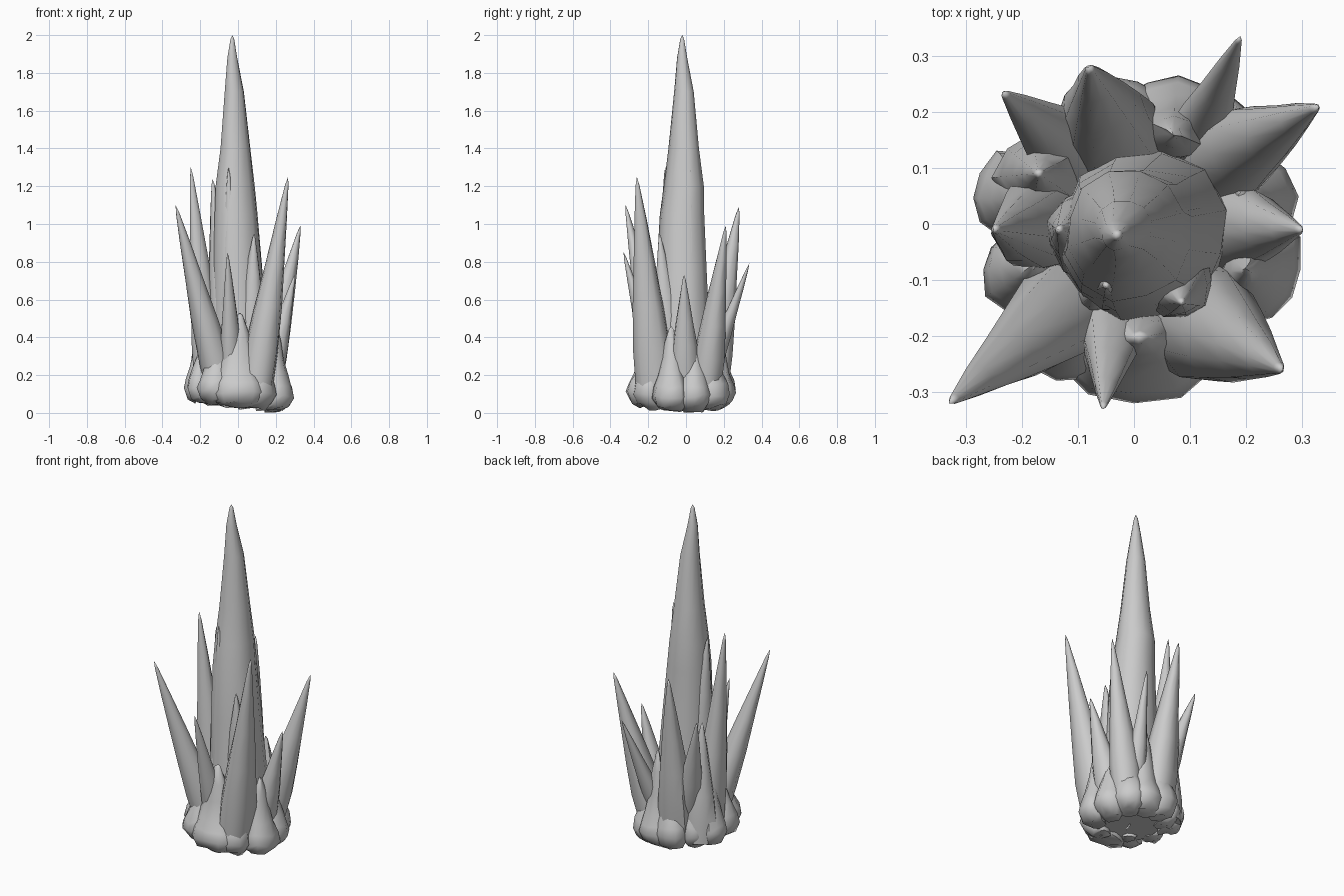
import bpy, bmesh, math, random
from mathutils import Vector

random.seed(11)
if "Cube" in bpy.data.objects:
    bpy.data.objects.remove(bpy.data.objects["Cube"])

stone = bpy.data.materials.new("pale grey crystal")
stone.use_nodes = True
GREY = (0.6, 0.6, 0.6, 1)
stone.diffuse_color = GREY
stone.node_tree.nodes["Principled BSDF"].inputs["Base Color"].default_value = GREY


def loft(name, rings, tip, sides=10, jitter=0.1, wobble=0.0, spread=1.0):
    """Join rings of (centre, radius) and close them with a pointed tip.
    Spread widens the rings sideways, across the direction to the middle."""
    bm = bmesh.new()
    outward = Vector((tip[0], tip[1], 0)).normalized()
    sideways = Vector((-outward.y, outward.x, 0)) * spread
    turn = random.random() * math.tau
    lumps = [1 + random.uniform(-jitter, jitter) for _ in range(sides)]
    loops = []
    for centre, radius in rings:
        loop = []
        for i in range(sides):
            a = turn + math.tau * i / sides
            r = radius * lumps[i] * (1 + random.uniform(-jitter, jitter) / 3)
            drop = Vector((0, 0, random.uniform(-wobble, wobble)))
            offset = outward * math.cos(a) * r + sideways * math.sin(a) * r
            loop.append(bm.verts.new(Vector(centre) + offset + drop))
        loops.append(loop)
    for low, high in zip(loops, loops[1:]):
        for i in range(sides):
            j = (i + 1) % sides
            bm.faces.new((low[i], low[j], high[j], high[i]))
    point = bm.verts.new(tip)
    for i in range(sides):
        bm.faces.new((loops[-1][i], loops[-1][(i + 1) % sides], point))
    bm.faces.new(loops[0][::-1])
    mesh = bpy.data.meshes.new(name)
    bm.to_mesh(mesh)
    bm.free()
    mesh.materials.append(stone)
    obj = bpy.data.objects.new(name, mesh)
    bpy.context.collection.objects.link(obj)
    bpy.ops.object.select_all(action="DESELECT")
    obj.select_set(True)
    bpy.context.view_layer.objects.active = obj
    bpy.ops.object.shade_smooth_by_angle(angle=math.radians(60))


def spike(name, base, tip, radius):
    """Leaning spike, fullest in its lower third."""
    base, tip = Vector(base), Vector(tip)
    shape = ((0, 1.1), (0.2, 1.06), (0.4, 0.86), (0.6, 0.6), (0.8, 0.34), (0.96, 0.11))
    loft(name, [(base.lerp(tip, t), radius * k) for t, k in shape], tip)


def foot(name, x, y, radius, top, spread):
    """Lumpy root that swells near the ground and narrows to a small point."""
    lift = 0.02 - 0.1 * x
    shape = ((0.015, 0.85, 0.6), (0.04, 0.95, 0.88), (0.09, 1, 1.04), (0.14, 0.98, 0.94), (0.2, 0.94, 0.74))
    rings = [((x * s, y * s, z + lift), radius * k) for z, s, k in shape]
    for t, k in ((0.3, 0.56), (0.65, 0.36), (0.92, 0.13)):
        rings.append(((x * 0.9, y * 0.9, 0.22 + (top - 0.22) * t + lift * (1 - t)), radius * k))
    loft(name, rings, (x * 0.88, y * 0.88, top), jitter=0.12, wobble=0.012, spread=spread)


# Tall central spire
loft("central_spire", [
    ((0.01, -0.02, 0.05), 0.17), ((0.015, -0.02, 0.4), 0.152), ((0, -0.02, 0.75), 0.135),
    ((-0.01, -0.02, 1.05), 0.118), ((-0.015, -0.01, 1.2), 0.106), ((-0.015, -0.01, 1.4), 0.082),
    ((-0.02, -0.01, 1.7), 0.052), ((-0.03, -0.02, 1.88), 0.027), ((-0.03, -0.02, 1.98), 0.01),
], (-0.03, -0.02, 2.0), sides=12, jitter=0.06)

# Broad root mass with an uneven underside
loft("root_mass", [
    ((0.03, -0.03, 0.02), 0.13), ((0.02, -0.01, 0.045), 0.215), ((0, -0.01, 0.12), 0.245),
    ((0, -0.01, 0.18), 0.225), ((0, 0, 0.27), 0.19), ((0, 0, 0.42), 0.15),
], (0, 0, 0.6), sides=16, jitter=0.07, wobble=0.01)

# Long leaning spikes around the spire
for name, base, tip, radius in (
    ("left_front_spike", (0.09, -0.155, 0.1), (0.265, -0.26, 1.25), 0.092),
    ("right_front_spike", (-0.08, -0.12, 0.1), (-0.33, -0.32, 1.1), 0.08),
    ("right_spike", (-0.14, 0, 0.1), (-0.25, -0.01, 1.3), 0.08),
    ("back_spike", (-0.03, 0.12, 0.1), (-0.08, 0.28, 1.09), 0.092),
    ("left_back_spike", (0.12, 0.09, 0.1), (0.33, 0.21, 0.99), 0.083),
    ("left_spike", (0.14, 0, 0.1), (0.3, -0.01, 0.73), 0.078),
    ("front_spike", (-0.03, -0.14, 0.15), (-0.055, -0.33, 0.85), 0.06),
    ("far_back_spike", (0.09, 0.1, 0.15), (0.19, 0.335, 0.79), 0.055),
    ("right_back_spike", (-0.06, 0.08, 0.15), (-0.235, 0.235, 0.85), 0.075),
    ("right_inner_spike", (-0.15, 0.08, 0.08), (-0.17, 0.09, 0.78), 0.085),
):
    spike(name, base, tip, radius)

# Shoulder points hugging the spire
for i, (base, tip, radius) in enumerate((
    ((-0.06, -0.02, 0.4), (-0.135, -0.01, 1.24), 0.075),
    ((-0.03, -0.08, 0.4), (-0.05, -0.11, 1.3), 0.065),
    ((0.07, -0.09, 0.4), (0.085, -0.14, 0.95), 0.065),
    ((0.05, 0.02, 0.4), (0.07, 0.02, 1.32), 0.07),
)):
    spike(f"shoulder_point_{i}", base, tip, radius)

# Ring of lumpy roots
for i, (x, y, radius, top, spread) in enumerate((
    (-0.22, 0.05, 0.07, 0.5, 1.1), (-0.2, -0.08, 0.07, 0.36, 1.0), (-0.13, -0.2, 0.075, 0.38, 1.15),
    (0.01, -0.225, 0.095, 0.53, 1.4), (0.11, -0.2, 0.08, 0.32, 1.1), (0.225, -0.09, 0.075, 0.46, 1.2),
    (0.215, 0.05, 0.075, 0.4, 1.2), (0.16, 0.14, 0.08, 0.36, 1.1), (0.08, 0.18, 0.08, 0.58, 1.3),
    (-0.03, 0.19, 0.075, 0.42, 1.2), (-0.14, 0.11, 0.07, 0.5, 1.2), (-0.08, -0.14, 0.06, 0.57, 1.0),
)):
    foot(f"root_{i}", x, y, radius, top, spread)
